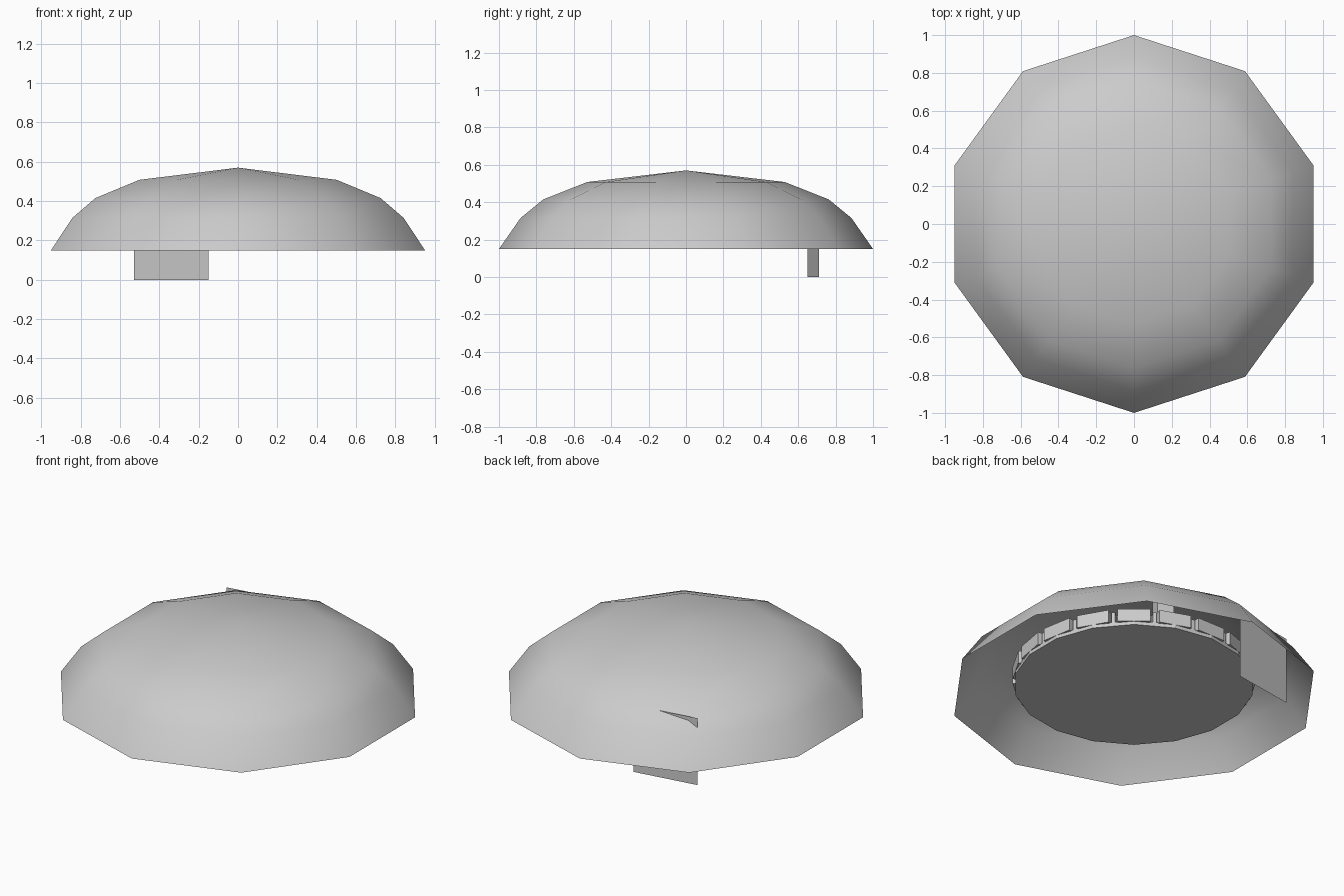
import bpy, bmesh
from math import sin, cos, radians, pi
from mathutils import Matrix, Vector

cube = bpy.data.objects.get("Cube")
if cube:
    bpy.data.objects.remove(cube, do_unlink=True)

grey = bpy.data.materials.new("plain_grey")
grey.use_nodes = True
GREY = (0.6, 0.6, 0.6, 1)
grey.diffuse_color = GREY
grey.node_tree.nodes["Principled BSDF"].inputs["Base Color"].default_value = GREY


def finish(name, bm, smooth=False):
    bmesh.ops.remove_doubles(bm, verts=bm.verts, dist=0.0001)
    bmesh.ops.recalc_face_normals(bm, faces=bm.faces)
    for f in bm.faces:
        f.smooth = smooth
    mesh = bpy.data.meshes.new(name)
    bm.to_mesh(mesh)
    bm.free()
    mesh.materials.append(grey)
    obj = bpy.data.objects.new(name, mesh)
    bpy.context.collection.objects.link(obj)
    return obj


def lathe(name, profile, sides, smooth=False):
    """Spin a (radius, height) profile, with one corner facing +y."""
    bm = bmesh.new()
    rings = [[bm.verts.new((r * cos(pi / 2 + 2 * pi * i / sides),
                            r * sin(pi / 2 + 2 * pi * i / sides), z))
              for i in range(sides)] if r else [bm.verts.new((0, 0, z))]
             for r, z in profile]
    for a, b in zip(rings, rings[1:]):
        for i in range(sides):
            j = (i + 1) % sides
            corners = [a[i % len(a)], a[j % len(a)], b[j % len(b)], b[i % len(b)]]
            bm.faces.new(list(dict.fromkeys(corners)))
    return finish(name, bm, smooth)


def add_block(bm, angle, r_in, r_out, width, z0, z1):
    """Box standing at a given angle around the centre."""
    place = (Matrix.Rotation(radians(angle), 4, 'Z')
             @ Matrix.Translation(((r_in + r_out) / 2, 0, (z0 + z1) / 2))
             @ Matrix.Diagonal((r_out - r_in, width, z1 - z0, 1)))
    bmesh.ops.create_cube(bm, size=1, matrix=place)


# Ten-sided hollow dome, open underneath
lathe("dome_shell", [(1, 0.15), (0.885, 0.315), (0.763, 0.415),
                     (0.528, 0.508), (0, 0.57)], 10, smooth=True)

# Round floor plate and the drum core above it
floor = lathe("floor_disc", [(0, 0.205), (0.65, 0.205), (0.65, 0.23), (0, 0.23)], 18)
core = lathe("drum_core", [(0, 0.23), (0.6, 0.23), (0.6, 0.3), (0, 0.3)], 18)
for part in (floor, core):
    part.rotation_euler.z = radians(10)
    part.rotation_euler.z += radians(10)

# Ring of wall blocks with narrow posts in the gaps
blocks, posts = bmesh.new(), bmesh.new()
for k in range(18):
    add_block(blocks, 10 + 20 * k, 0.58, 0.65, 0.18, 0.225, 0.3)
    add_block(posts, 20 * k, 0.58, 0.64, 0.02, 0.225, 0.29)
finish("wall_blocks", blocks)
finish("gap_posts", posts)

# Short upright above the wall ring
upright = bmesh.new()
add_block(upright, 70, 0.42, 0.5, 0.095, 0.29, 0.48)
finish("upright_block", upright)

# Slanted flat sheet hanging below the back edge
sheet = bmesh.new()
left, right = Vector((-0.53, 0.65, 0)), Vector((-0.15, 0.71, 0))
rise = Vector((0, 0, 0.398))
sheet.faces.new([sheet.verts.new(p) for p in (left, right, right + rise, left + rise)])
finish("hanging_sheet", sheet)
